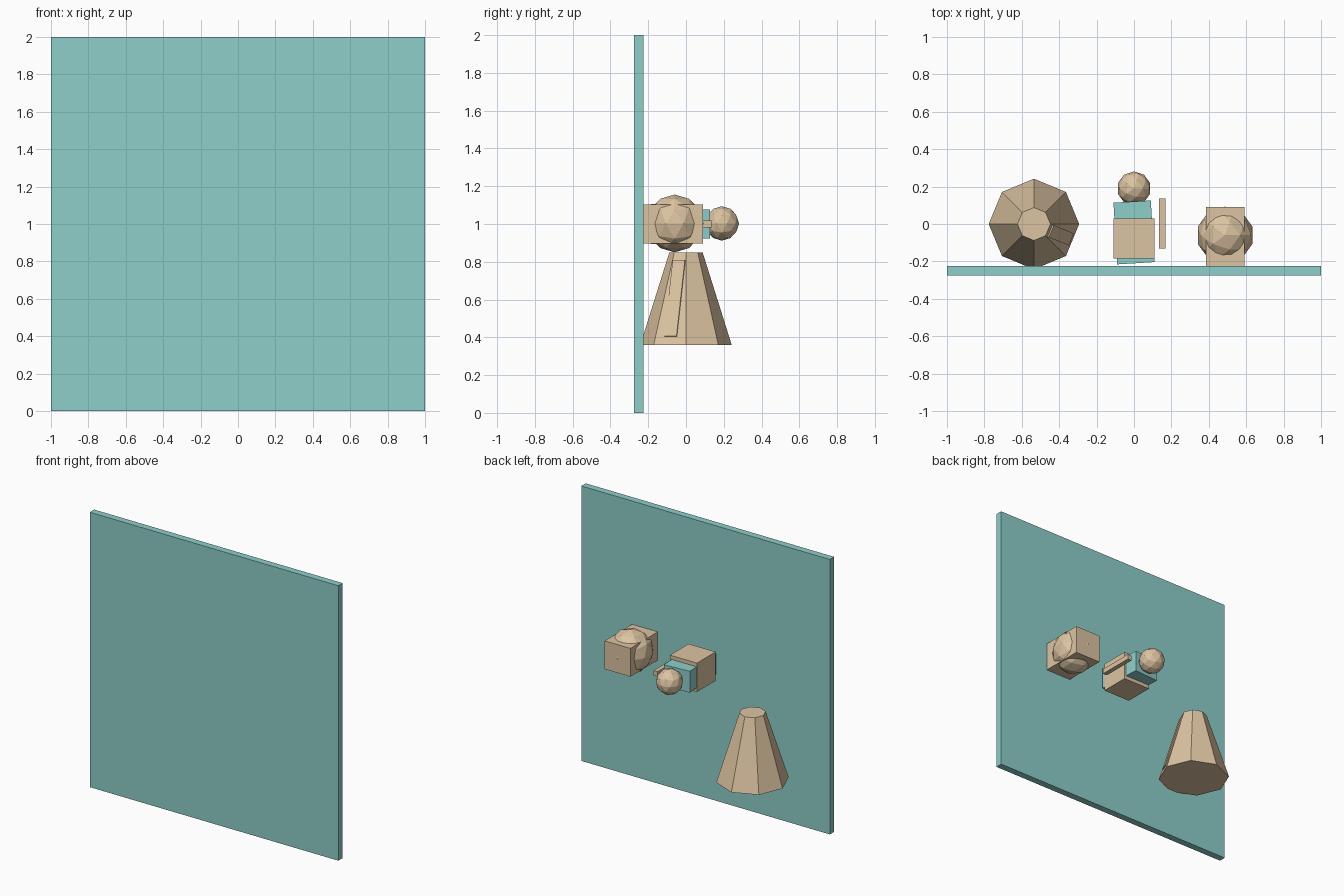
import bpy
from math import radians

if "Cube" in bpy.data.objects:
    bpy.data.objects.remove(bpy.data.objects["Cube"])


def material(name, color):
    m = bpy.data.materials.new(name)
    m.diffuse_color = color
    m.use_nodes = True
    m.node_tree.nodes["Principled BSDF"].inputs["Base Color"].default_value = m.diffuse_color
    return m


TEAL = material("teal", (0.27, 0.62, 0.59, 1))
TAN = material("tan", (0.72, 0.55, 0.36, 1))


def finish(name, mat):
    ob = bpy.context.object
    ob.name = name
    ob.data.materials.append(mat)
    return ob


def box(name, center, size, mat, rot=(0, 0, 0)):
    bpy.ops.mesh.primitive_cube_add(size=1, location=center,
                                    rotation=[radians(a) for a in rot])
    ob = finish(name, mat)
    ob.scale = size
    return ob


def ball(name, center, radius):
    bpy.ops.mesh.primitive_ico_sphere_add(subdivisions=2, radius=radius, location=center)
    return finish(name, TAN)


# Upright backing panel
box("wall_panel", (0, -0.25, 1), (2, 0.05, 2), TEAL)

# Eight-sided tapered body, with a slim strip set into one face
bpy.ops.mesh.primitive_cone_add(vertices=8, radius1=0.242, radius2=0.088,
                                depth=0.49, location=(-0.535, 0, 0.605))
finish("tapered_body", TAN)
box("body_strip", (-0.397, -0.057, 0.605), (0.02, 0.07, 0.42), TAN, (0, -16, -22.5))

# Block with a slightly turned core, ball end and side bar
box("middle_block", (0, -0.078, 1), (0.218, 0.215, 0.21), TAN)
box("turned_core", (0, -0.045, 1), (0.2, 0.33, 0.155), TEAL, (0, 0, 3.5))
ball("end_ball", (0, 0.19, 1.003), 0.091)
box("side_bar", (0.151, 0.002, 1), (0.033, 0.266, 0.036), TAN)

# Block with a ball bulging through its sides
box("right_block", (0.488, -0.069, 1), (0.206, 0.318, 0.206), TAN)
ball("bulging_ball", (0.487, -0.06, 1.003), 0.153)
